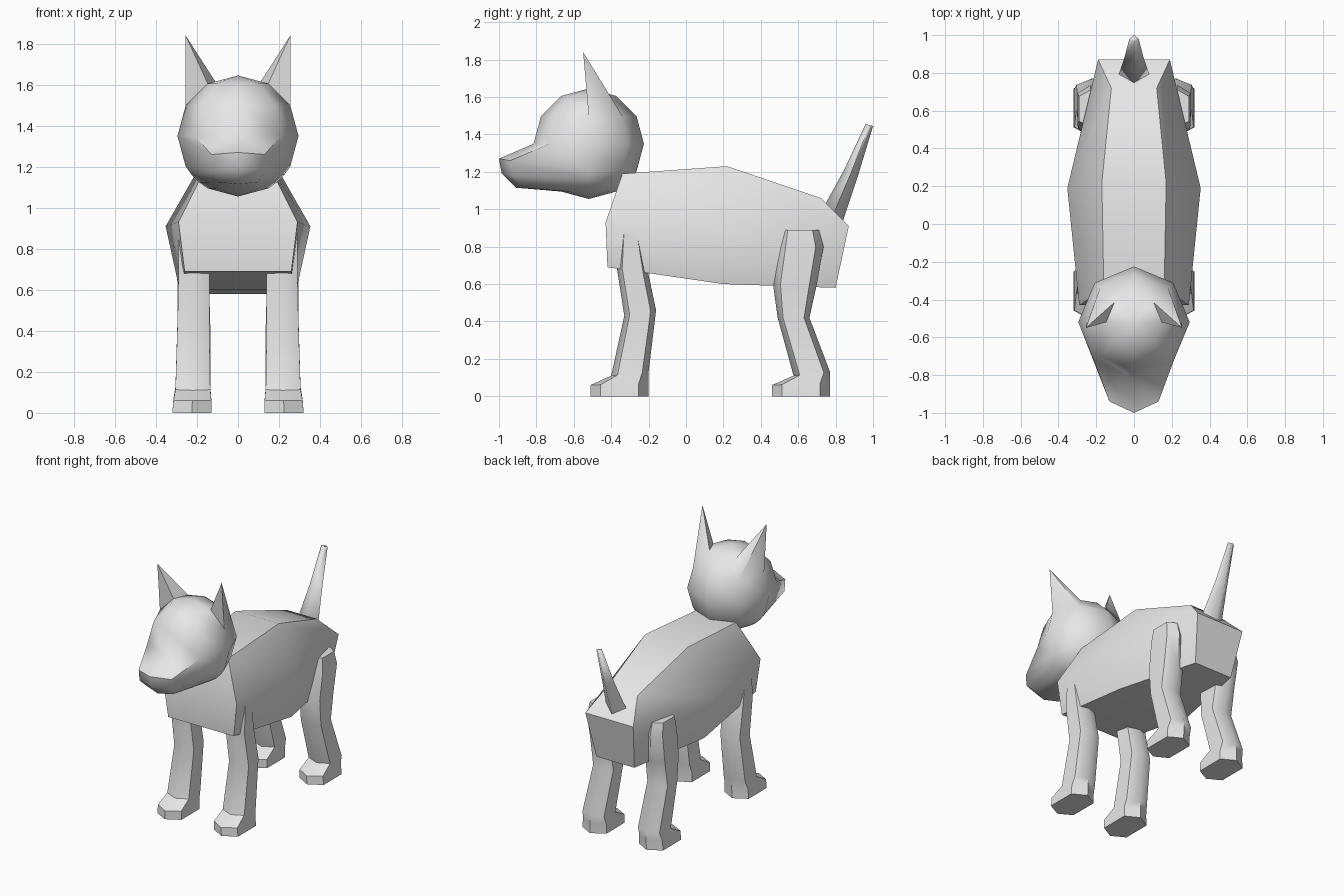
import bpy, bmesh, math

if "Cube" in bpy.data.objects:
    bpy.data.objects.remove(bpy.data.objects["Cube"])

grey = bpy.data.materials.new("plain_grey")
grey.diffuse_color = (0.8, 0.8, 0.8, 1)
grey.use_nodes = True
grey.node_tree.nodes["Principled BSDF"].inputs["Base Color"].default_value = grey.diffuse_color


def finish(bm, name, angle=50):
    """Turn a bmesh into a smooth-shaded object."""
    bmesh.ops.recalc_face_normals(bm, faces=bm.faces)
    mesh = bpy.data.meshes.new(name)
    bm.to_mesh(mesh)
    bm.free()
    mesh.materials.append(grey)
    ob = bpy.data.objects.new(name, mesh)
    bpy.context.collection.objects.link(ob)
    bpy.ops.object.select_all(action='DESELECT')
    ob.select_set(True)
    bpy.context.view_layer.objects.active = ob
    bpy.ops.object.shade_smooth_by_angle(angle=math.radians(angle))
    return ob


def loft(bm, rings, skip=()):
    """Skin successive rings; returns the rings of vertices."""
    rows = [[bm.verts.new(p) for p in r] for r in rings]
    n = len(rows[0])
    for j in range(len(rows) - 1):
        for k in range(n):
            if (j, k) not in skip:
                m = (k + 1) % n
                bm.faces.new((rows[j][k], rows[j][m], rows[j + 1][m], rows[j + 1][k]))
    return rows


# Body: six-sided sections, each given as (half width, y, z) for top, middle, bottom
sections = [
    [(0.16, -0.34, 1.19), (0.29, -0.43, 0.93), (0.26, -0.42, 0.69)],
    [(0.17, 0.22, 1.23), (0.353, 0.19, 0.91), (0.285, 0.20, 0.60)],
    [(0.12, 0.72, 1.06), (0.19, 0.87, 0.91), (0.15, 0.80, 0.58)],
]
bm = bmesh.new()
rows = loft(bm, [[(x, y, z) for x, y, z in s] + [(-x, y, z) for x, y, z in reversed(s)]
                 for s in sections])
for r in (rows[0], rows[-1]):
    bm.faces.new((r[0], r[1], r[4], r[5]))
    bm.faces.new((r[1], r[2], r[3], r[4]))
finish(bm, "body")

# Head: eight-sided ball whose lower front rows are pulled out into a snout
R, CY, CZ = 0.295, -0.52, 1.35
snout = {  # row: (centre y, centre z, side half width, side y, side z)
    3: (-1.0, 1.27, 0.13, -0.94, 1.26),
    4: (-0.985, 1.19, 0.13, -0.93, 1.18),
    5: (-0.91, 1.115, 0.10, -0.88, 1.125),
}
rings = []
for j, lat in enumerate((30, 60, 90, 120, 130, 140, 150)):
    a = math.radians(lat)
    ring = []
    for k in range(8):
        b = k * math.pi / 4
        p = (R * math.sin(a) * math.cos(b), CY + R * math.sin(a) * math.sin(b),
             CZ + R * math.cos(a))
        if j in snout and k in (5, 6, 7):
            cy, cz, sx, sy, sz = snout[j]
            p = (0, cy, cz) if k == 6 else ((k - 6) * sx, sy, sz)
        ring.append(p)
    rings.append(ring)
bm = bmesh.new()
rows = loft(bm, rings, skip=((0, 0), (0, 3)))
for row, z in ((rows[0], CZ + R), (rows[-1], CZ - R)):
    pole = bm.verts.new((0, CY, z))
    for k in range(8):
        bm.faces.new((pole, row[k], row[(k + 1) % 8]))
# Pointed ears drawn up from one panel on each side
for k, s in ((0, 1), (3, -1)):
    tip = bm.verts.new((s * 0.255, -0.55, 1.84))
    quad = (rows[0][k], rows[0][k + 1], rows[1][k + 1], rows[1][k])
    for i in range(4):
        bm.faces.new((tip, quad[i], quad[(i + 1) % 4]))
finish(bm, "head_with_ears")

# Legs: six-sided sections as (inner x, outer x, front y, back y, front z, back z)
front = [
    (0.19, 0.29, -0.35, -0.24, 0.885, 0.84),
    (0.14, 0.29, -0.37, -0.20, 0.69, 0.65),
    (0.14, 0.295, -0.33, -0.16, 0.43, 0.46),
    (0.135, 0.305, -0.40, -0.20, 0.11, 0.13),
    (0.13, 0.315, -0.51, -0.20, 0.06, 0.07),
    (0.13, 0.32, -0.51, -0.20, 0.0, 0.0),
]
rear = [
    (0.17, 0.29, 0.51, 0.71, 0.89, 0.89),
    (0.16, 0.30, 0.49, 0.735, 0.79, 0.80),
    (0.14, 0.295, 0.465, 0.70, 0.60, 0.60),
    (0.135, 0.295, 0.49, 0.66, 0.42, 0.42),
    (0.135, 0.305, 0.575, 0.77, 0.11, 0.13),
    (0.13, 0.315, 0.46, 0.77, 0.06, 0.07),
    (0.13, 0.32, 0.46, 0.77, 0.0, 0.0),
]


def leg(name, data, side):
    rings = []
    for xi, xo, yf, yb, zf, zb in data:
        xm = (xi + xo) / 2
        ring = []
        for x, t in ((xm, 0), (xo, 0.17), (xo, 0.83), (xm, 1), (xi, 0.83), (xi, 0.17)):
            ring.append((side * x, yf + (yb - yf) * t, zf + (zb - zf) * t))
        rings.append(ring)
    bm = bmesh.new()
    rows = loft(bm, rings)
    bm.faces.new(rows[0])
    bm.faces.new(rows[-1])
    finish(bm, name)


for side, label in ((1, "right"), (-1, "left")):
    leg("front_leg_" + label, front, side)
    leg("rear_leg_" + label, rear, side)

# Tail: tapered four-sided sections as (half width, front y, front z, back y, back z)
tail = [
    (0.085, 0.73, 1.00, 0.83, 0.91),
    (0.05, 0.845, 1.21, 0.92, 1.18),
    (0.025, 0.96, 1.455, 1.0, 1.445),
]
bm = bmesh.new()
rows = loft(bm, [[(0, yf, zf), (w, (yf + yb) / 2, (zf + zb) / 2), (0, yb, zb),
                  (-w, (yf + yb) / 2, (zf + zb) / 2)] for w, yf, zf, yb, zb in tail])
bm.faces.new(rows[0])
bm.faces.new(rows[-1])
finish(bm, "tail", 95)
